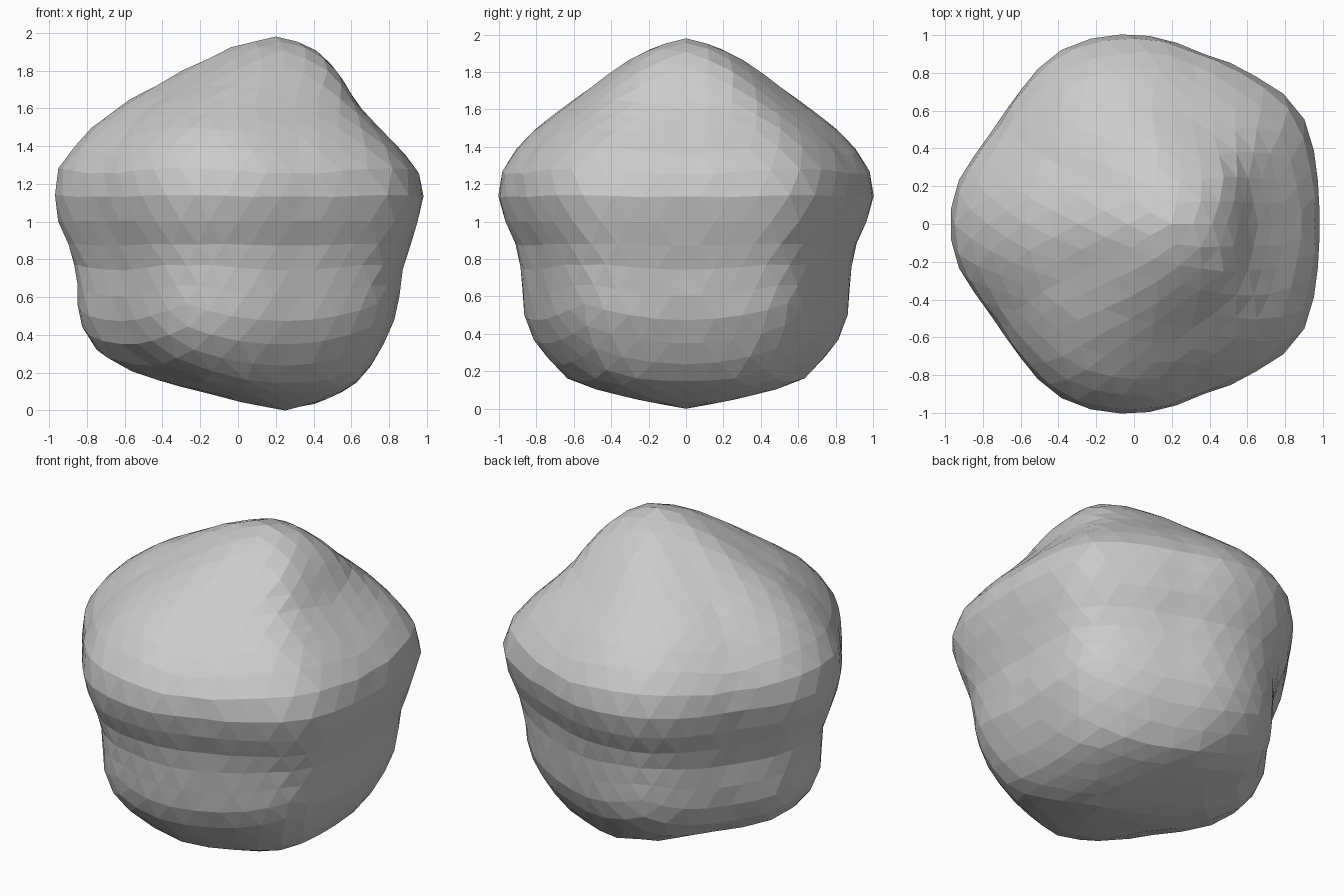
import bpy, bmesh, math

if "Cube" in bpy.data.objects:
    bpy.data.objects.remove(bpy.data.objects["Cube"])

# Horizontal slices of the stone: height, left x, right x, half depth
SLICES = [
    (1.98, .20, .20, 0), (1.95, .03, .33, .13), (1.90, -.10, .43, .25),
    (1.80, -.30, .53, .40), (1.62, -.63, .64, .64), (1.50, -.78, .75, .80),
    (1.37, -.91, .88, .92), (1.25, -.98, .97, .99), (1.12, -.99, .99, 1.0),
    (.95, -.95, .945, .945), (.85, -.90, .91, .89), (.75, -.87, .88, .88),
    (.50, -.855, .845, .86), (.38, -.81, .79, .82), (.26, -.70, .73, .73),
    (.16, -.45, .65, .63), (.10, -.20, .56, .47), (.04, .03, .43, .23),
    (0, .25, .25, 0)]

# Five-lobed outline seen from above: angle in degrees, radius
OUTLINE = [(0, .99), (15, 1.015), (30, 1.07), (38, 1.07), (50, 1.02),
           (68, .975), (85, 1.0), (97, 1.01), (110, 1.01), (120, .98),
           (130, .935), (144, .90), (155, .92), (168, .975), (180, .99)]


def lookup(table, key):
    """Linear interpolation in a table of (key, values...)."""
    for a, b in zip(table, table[1:]):
        if key <= b[0]:
            f = max(0, (key - a[0]) / (b[0] - a[0]))
            return [p + (q - p) * f for p, q in zip(a[1:], b[1:])]
    return list(table[-1][1:])


# Key every slice by its angle down from the top
profile = [(math.atan2(s[3], s[0] - 1),) + s for s in SLICES]

# Stone: a faceted icosphere wrapped onto the slices and outline
bm = bmesh.new()
bmesh.ops.create_icosphere(bm, subdivisions=4, radius=1)
for v in bm.verts:
    x, y, z = v.co
    height, left, right, depth = lookup(
        profile, math.acos(max(-1, min(1, z))))
    around = math.atan2(y, x)
    r = lookup(OUTLINE, abs(math.degrees(around)))[0]
    v.co = ((left + right) / 2 + (right - left) / 2 * r * math.cos(around),
            depth * r * math.sin(around), height)
mesh = bpy.data.meshes.new("stone")
bm.to_mesh(mesh)
bm.free()
stone = bpy.data.objects.new("stone", mesh)
bpy.context.collection.objects.link(stone)
